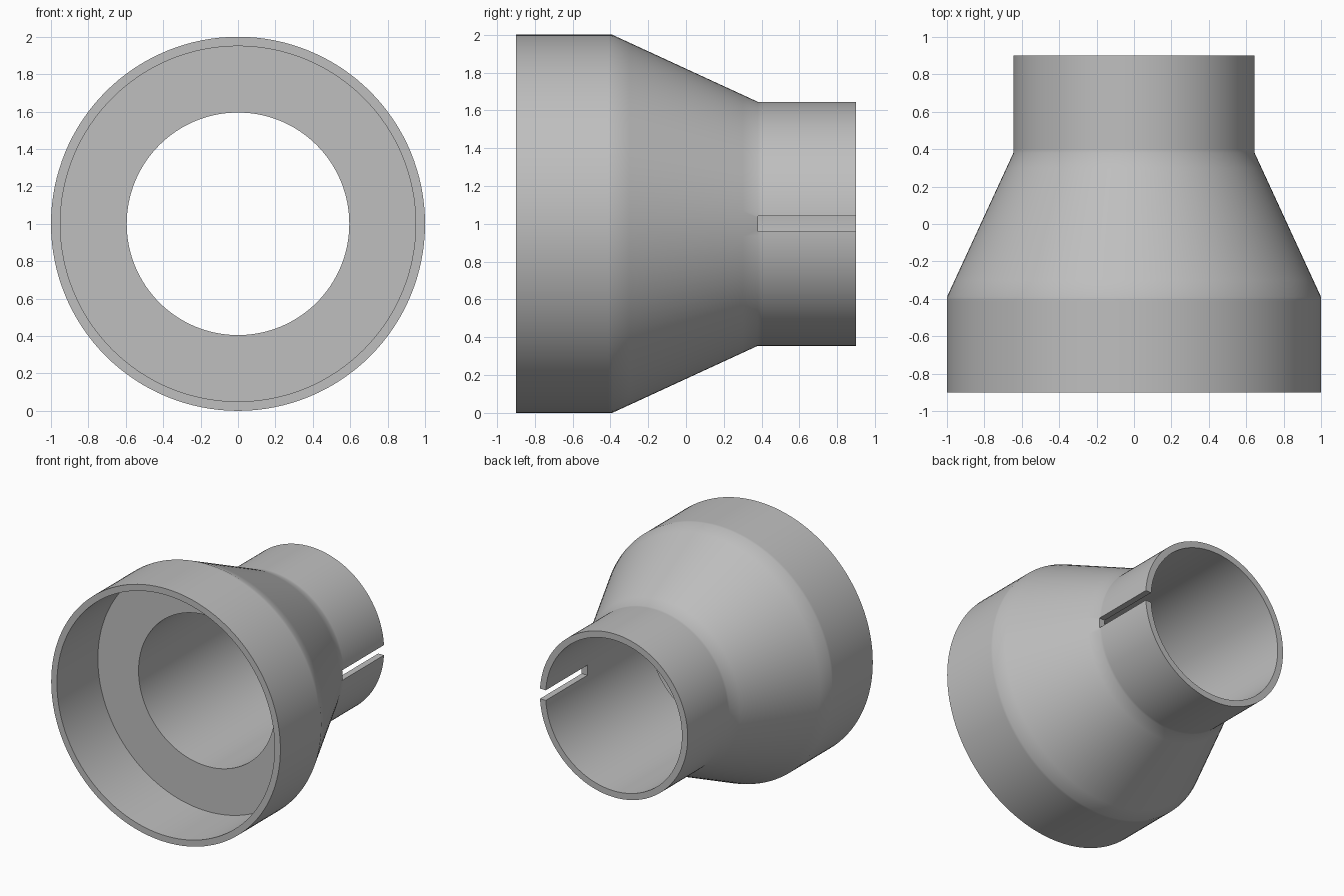
import bpy, bmesh, math
from mathutils import Vector

cube = bpy.data.objects.get("Cube")
if cube:
    bpy.data.objects.remove(cube, do_unlink=True)

grey = bpy.data.materials.new("plain grey")
grey.use_nodes = True
colour = (0.52, 0.52, 0.52, 1.0)
grey.diffuse_color = colour
grey.node_tree.nodes["Principled BSDF"].inputs["Base Color"].default_value = colour

AXIS = Vector((0, 0, 1))   # centre line of the adapter, running along y
SEGMENTS = 128


def cone_radius(y):
    """Outer radius of the taper between the wide and the narrow sleeve."""
    return 1.0 + (0.645 - 1.0) * (y + 0.39) / 0.77


# Closed cross-section (radius, y): outside wall, then bore and front socket.
# Extra points beside each bend keep the soft shading close to it.
profile = [
    (1.0, -0.9), (1.0, -0.41), (1.0, -0.39),
    (cone_radius(-0.30), -0.30), (cone_radius(0.30), 0.30),
    (0.645, 0.38), (0.645, 0.40), (0.645, 0.9),
    (0.595, 0.9), (0.595, -0.39),
    (0.95, -0.39), (0.95, -0.9),
]

# Reducer body, turned around the y axis
bm = bmesh.new()
verts = [bm.verts.new((r, y, 1)) for r, y in profile]
edges = [bm.edges.new((verts[i - 1], verts[i])) for i in range(len(verts))]
bmesh.ops.spin(bm, geom=verts + edges, cent=AXIS, axis=(0, 1, 0),
               angle=math.tau, steps=SEGMENTS)
bmesh.ops.remove_doubles(bm, verts=bm.verts, dist=1e-4)
bmesh.ops.recalc_face_normals(bm, faces=bm.faces)
mesh = bpy.data.meshes.new("reducer_body")
bm.to_mesh(mesh)
bm.free()
mesh.materials.append(grey)
body = bpy.data.objects.new("reducer_body", mesh)
bpy.context.collection.objects.link(body)

# Relief slot through one side of the narrow sleeve
bpy.ops.mesh.primitive_cube_add(size=1, location=(0.62, 0.69, 1.0))
cutter = bpy.context.object
cutter.name = "slot_cutter"
cutter.scale = (0.3, 0.62, 0.08)
cutter.hide_render = True
cutter.data.materials.append(grey)
bpy.context.view_layer.update()

bpy.ops.object.select_all(action="DESELECT")
body.select_set(True)
bpy.context.view_layer.objects.active = body
cut = body.modifiers.new("slot", "BOOLEAN")
cut.operation = "DIFFERENCE"
cut.solver = "EXACT"
cut.object = cutter
bpy.ops.object.modifier_apply(modifier=cut.name)
bpy.data.objects.remove(cutter, do_unlink=True)

# Soft walls, crisp rims
bpy.ops.object.shade_smooth_by_angle(angle=math.radians(30))
